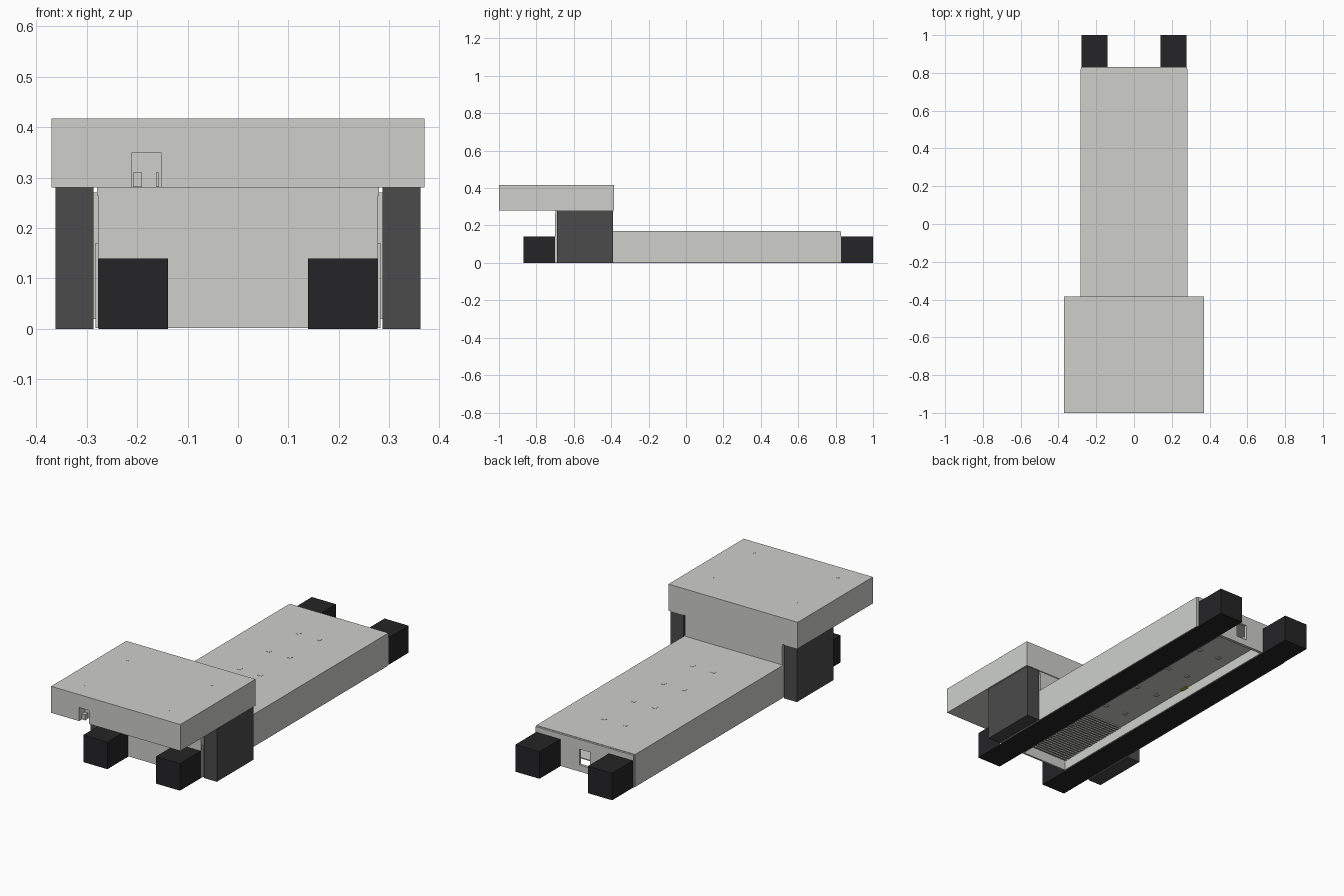
import bpy, bmesh
from mathutils import Vector

if "Cube" in bpy.data.objects:
    bpy.data.objects.remove(bpy.data.objects["Cube"])


def material(name, rgb):
    m = bpy.data.materials.new(name)
    m.diffuse_color = (*rgb, 1)
    m.use_nodes = True
    m.node_tree.nodes["Principled BSDF"].inputs["Base Color"].default_value = m.diffuse_color
    return m


BLACK = material("black", (0.018, 0.018, 0.02))
CHARCOAL = material("charcoal", (0.07, 0.07, 0.07))
BRASS = material("brass", (0.55, 0.38, 0.06))
HULL = material("pale_grey", (0.62, 0.63, 0.59))


def boxes(name, bounds, mat=HULL):
    """One object from boxes given as (x0, x1, y0, y1, z0, z1)."""
    bm = bmesh.new()
    for x0, x1, y0, y1, z0, z1 in bounds:
        made = bmesh.ops.create_cube(bm, size=1)["verts"]
        bmesh.ops.scale(bm, vec=Vector((x1 - x0, y1 - y0, z1 - z0)), verts=made)
        bmesh.ops.translate(bm, vec=Vector(((x0 + x1) / 2, (y0 + y1) / 2, (z0 + z1) / 2)), verts=made)
    me = bpy.data.meshes.new(name)
    bm.to_mesh(me)
    bm.free()
    ob = bpy.data.objects.new(name, me)
    bpy.context.collection.objects.link(ob)
    me.materials.append(mat)
    return ob


def both_sides(x0, x1, *rest):
    return [(x0, x1, *rest), (-x1, -x0, *rest)]


def cut(target, name, bounds):
    cutter = boxes(name, bounds)
    cutter.hide_render = True
    cutter.hide_viewport = True
    mod = target.modifiers.new("cut", "BOOLEAN")
    mod.operation = "DIFFERENCE"
    mod.solver = "EXACT"
    mod.object = cutter


# long low hull: side walls, deck and raised neck
boxes("hull_sides", both_sides(0.277, 0.283, -0.69, 0.82, 0.002, 0.168))
boxes("deck", [(-0.283, 0.283, -0.69, 0.82, 0.155, 0.17)])
boxes("neck", [(-0.278, 0.278, -0.69, -0.39, 0.17, 0.28)])

# end plates
boxes("front_plate", [(-0.278, 0.278, -0.70, -0.69, 0.002, 0.265),
                      (-0.28, 0.28, -0.699, -0.39, 0.265, 0.28)])
back = boxes("back_plate", [(-0.28, 0.28, 0.815, 0.83, 0.002, 0.168)])
cut(back, "back_port_cutter", [(-0.03, 0.03, 0.7, 0.9, 0.036, 0.118)])

# recessed underside between the rails
boxes("channel_walls", both_sides(0.132, 0.138, -0.69, 0.815, 0.002, 0.155))
boxes("underside_plate", [(-0.138, 0.138, -0.69, 0.80, 0.055, 0.06)])
boxes("underside_grille", [(-0.13, 0.13, -0.68 + i * 0.018, -0.672 + i * 0.018, 0.049, 0.056)
                           for i in range(24)])
boxes("side_contact", [(-0.134, -0.115, 0.22, 0.26, 0.05, 0.056)], BRASS)

# full length rails whose ends stick out as bumpers
boxes("bumper_rails", both_sides(0.139, 0.277, -0.87, 1.0, 0, 0.14), BLACK)

# dark side pods under the head
boxes("side_pods", both_sides(0.287, 0.362, -0.69, -0.39, 0, 0.28), CHARCOAL)
boxes("pod_mounts", both_sides(0.27, 0.29, -0.66, -0.42, 0.02, 0.27))

# raised head block with a cable notch
head = boxes("head_block", [(-0.37, 0.37, -1.0, -0.385, 0.28, 0.417)])
cut(head, "cable_notch_cutter", [(-0.21, -0.153, -1.1, -0.95, 0.2, 0.35)])
boxes("notch_tabs", [(-0.208, -0.19, -0.98, -0.955, 0.281, 0.31),
                     (-0.163, -0.157, -0.98, -0.955, 0.281, 0.31)])

# small flush studs
boxes("deck_studs", [b for i in range(4) for b in
                     both_sides(0.05, 0.07, -0.15 + i * 0.24, -0.13 + i * 0.24, 0.16, 0.171)])
boxes("underside_studs", [b for i in range(4) for b in
                          both_sides(0.05, 0.07, -0.15 + i * 0.24, -0.13 + i * 0.24, 0.051, 0.056)])
boxes("head_studs", [b for y in (-0.9, -0.56) for b in
                     both_sides(0.236, 0.246, y - 0.005, y + 0.005, 0.41, 0.4175)])
